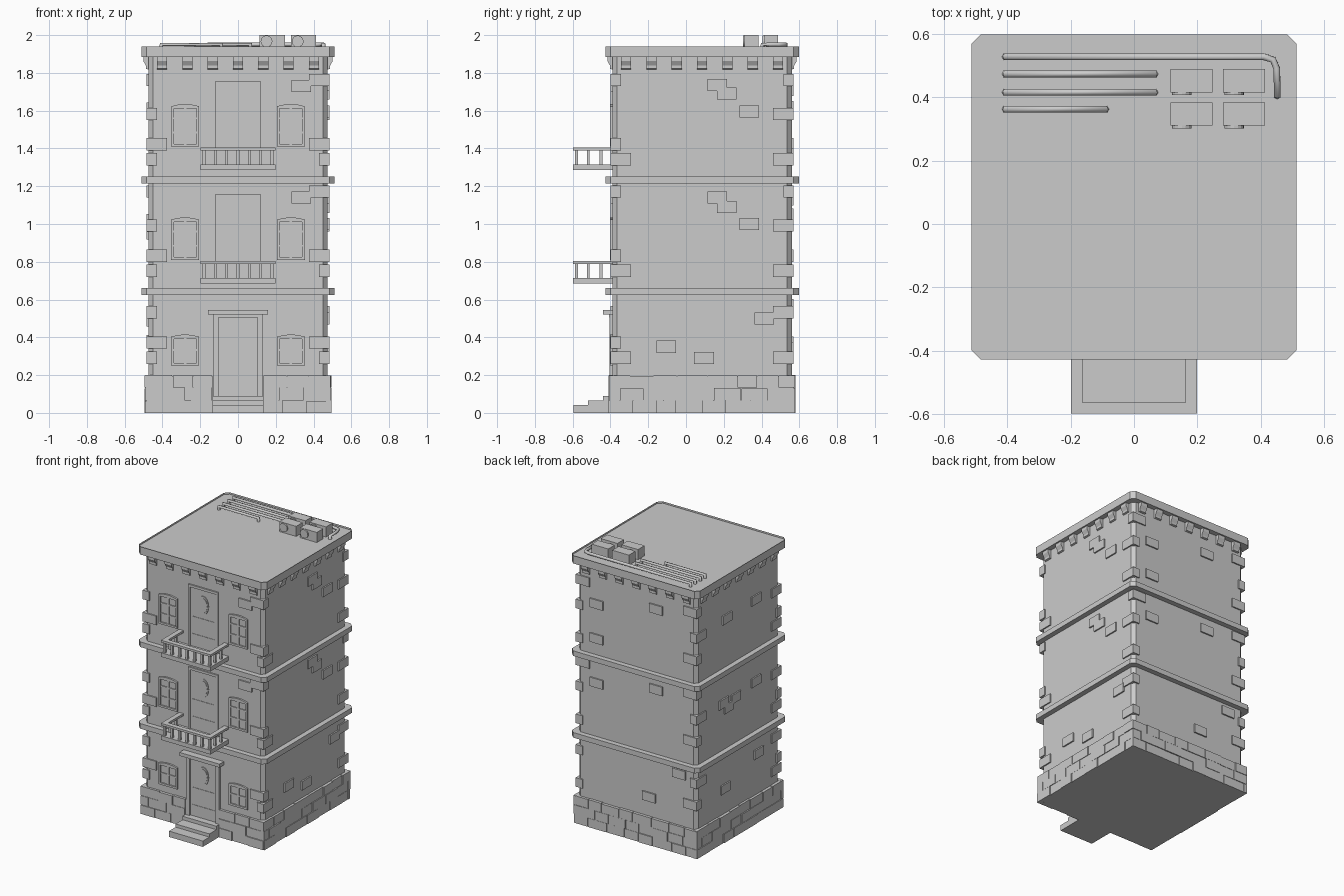
import bpy, bmesh, math, random
from mathutils import Vector, Matrix

if "Cube" in bpy.data.objects:
    bpy.data.objects.remove(bpy.data.objects["Cube"])

random.seed(4)
CY = 0.085      # tower centre in y
HALF = 0.475    # wall half width
stone = bpy.data.materials.new("grey_stone")
stone.diffuse_color = (0.6, 0.6, 0.6, 1)
stone.use_nodes = True
stone.node_tree.nodes["Principled BSDF"].inputs["Base Color"].default_value = stone.diffuse_color


def finish(bm, name, smooth=False):
    bmesh.ops.recalc_face_normals(bm, faces=bm.faces)
    me = bpy.data.meshes.new(name)
    bm.to_mesh(me)
    bm.free()
    me.materials.append(stone)
    ob = bpy.data.objects.new(name, me)
    bpy.context.collection.objects.link(ob)
    if smooth:
        bpy.context.view_layer.objects.active = ob
        ob.select_set(True)
        bpy.ops.object.shade_smooth_by_angle(angle=math.radians(40))
        ob.select_set(False)
    return ob


def extrude(bm, pts, vec):
    """Closed prism from a flat outline."""
    a = [bm.verts.new(p) for p in pts]
    b = [bm.verts.new(Vector(p) + Vector(vec)) for p in pts]
    n = len(pts)
    bm.faces.new(a)
    top = bm.faces.new(b[::-1])
    for i in range(n):
        bm.faces.new((a[i], a[(i + 1) % n], b[(i + 1) % n], b[i]))
    return top


def box(bm, x0, x1, y0, y1, z0, z1):
    extrude(bm, [(x0, y0, z0), (x1, y0, z0), (x1, y1, z0), (x0, y1, z0)], (0, 0, z1 - z0))


def on_wall(k, u, d, z):
    """Side k (0 front, 1 right, 2 back, 3 left): u along, d outward from wall."""
    return Matrix.Rotation(k * math.pi / 2, 3, 'Z') @ Vector((u, -HALF - d, z)) + Vector((0, CY, 0))


def plate(bm, k, outline, d, d0=-0.01):
    vec = on_wall(k, 0, d, 0) - on_wall(k, 0, d0, 0)
    extrude(bm, [on_wall(k, u, d0, z) for u, z in outline], vec)


def rect(bm, k, u0, u1, z0, z1, d, d0=-0.01):
    plate(bm, k, [(u0, z0), (u1, z0), (u1, z1), (u0, z1)], d, d0)


def octagon(bm, h, c, z0, z1):
    pts = []
    for k in range(4):
        for u, d in ((-h + c, h), (h - c, h)):
            p = Matrix.Rotation(k * math.pi / 2, 3, 'Z') @ Vector((u, -d, z0))
            pts.append(p + Vector((0, CY, 0)))
    return extrude(bm, pts, (0, 0, z1 - z0))


# Tower walls with chamfered corners
bm = bmesh.new()
octagon(bm, HALF, 0.024, 0, 1.9)
finish(bm, "tower_walls")

# Floor bands
for i, z in enumerate((0.625, 1.215)):
    bm = bmesh.new()
    octagon(bm, 0.512, 0.028, z, z + 0.037)
    finish(bm, f"floor_band_{i + 1}")

# Roof cap with sunken deck
bm = bmesh.new()
top = octagon(bm, 0.512, 0.028, 1.883, 1.94)
bmesh.ops.inset_region(bm, faces=[top], thickness=0.022, depth=0)
bmesh.ops.translate(bm, verts=top.verts, vec=(0, 0, -0.013))
finish(bm, "roof_cap")

# Corbels under the cap
bm = bmesh.new()
profile = [(-0.01, 1.89), (0.026, 1.89), (0.026, 1.862), (0.012, 1.838), (0.012, 1.822), (-0.01, 1.815)]
for k in range(4):
    for i in range(7):
        u = (i - 3) * 0.134
        extrude(bm, [on_wall(k, u - 0.027, d, z) for d, z in profile],
                on_wall(k, 0.054, 0, 0) - on_wall(k, 0, 0, 0))
finish(bm, "corbels")

# Stone plinth: backing plus three staggered brick courses
bm = bmesh.new()
for k in range(4):
    spans = [(-0.485, -0.135), (0.135, 0.485)] if k == 0 else [(-0.485, 0.485)]
    for s0, s1 in spans:
        rect(bm, k, s0, s1, 0, 0.195, 0.011)
        for row in range(3):
            u = s0 - 0.008 if s0 < -0.4 else s0
            end = s1 + 0.008 if s1 > 0.4 else s1
            first = True
            while u < end - 0.001:
                w = random.uniform(0.1, 0.16) * (0.55 if first and row % 2 else 1)
                e = u + w if end - u - w > 0.05 else end
                z = row * 0.0667
                rect(bm, k, u, e - 0.004, z, z + 0.063 + 0.004 * random.random(),
                     random.choice((0.016, 0.018, 0.021)))
                u, first = e, False
finish(bm, "plinth_bricks")

# Scattered wall bricks: (side, u, z)
bm = bmesh.new()
bricks = [(1, .08, 1.735), (1, .13, 1.69), (1, .25, 1.595), (1, .08, 1.14), (1, .13, 1.09), (1, .25, 1.0),
          (1, -.19, .35), (1, .01, .29), (1, .33, .5), (0, .335, 1.73), (0, .335, 1.14),
          (2, -.32, 1.62), (2, .155, 1.71), (2, -.32, 1.37), (2, -.32, 1.05), (2, .155, 1.13),
          (2, .1, .34), (2, .34, .57), (3, -.13, 1.6), (3, .2, 1.61), (3, -.17, 1.0),
          (3, -.11, .95), (3, -.03, .99), (3, .2, 1.02), (3, .23, .49), (3, -.15, .38)]
for k, u, z in bricks:
    rect(bm, k, u - 0.052, u + 0.052, z - 0.032, z + 0.032, 0.01)
finish(bm, "wall_bricks")

# Corner stones, alternating long and short legs
bm = bmesh.new()
for f, z0 in enumerate((0.2, 0.66, 1.25)):
    for k in range(4):
        for i, dz in enumerate((0.06, 0.14, 0.3, 0.48)):
            if (f == 0 and dz > 0.3) or (k + i) % 4 == 2:
                continue
            a, b = (0.1, 0.045) if (i + k) % 2 else (0.045, 0.1)
            z, h = z0 + dz, 0.065
            rect(bm, k, HALF - a, HALF + 0.009, z, z + h, 0.009)
            rect(bm, (k + 1) % 4, -HALF - 0.009, -HALF + b, z, z + h, 0.009)
finish(bm, "corner_stones")

# Windows with arched heads and glazing bars
bm = bmesh.new()
for z0, z1, rows in ((0.25, 0.415, 2), (0.81, 1.035, 3), (1.41, 1.635, 3)):
    for cx in (-0.28, 0.28):
        w, t = 0.074, 0.014
        rect(bm, 0, cx - w, cx + w, z0, z1 - 0.015, 0.003)
        for u in (cx - w, cx + w - t):
            rect(bm, 0, u, u + t, z0, z1 - 0.012, 0.012)
        rect(bm, 0, cx - 0.007, cx + 0.007, z0, z1 - 0.012, 0.01)
        rect(bm, 0, cx - w, cx + w, z0, z0 + t, 0.0125)
        for r in range(1, rows):
            z = z0 + (z1 - z0) * r / rows
            rect(bm, 0, cx - w, cx + w, z - 0.005, z + 0.005, 0.009)
        arch = [(cx + w * s, z1 - 0.012 * s * s) for s in (1, .6, .2, -.2, -.6, -1)]
        plate(bm, 0, arch + [(cx - w, z1 - 0.024), (cx + w, z1 - 0.024)], 0.0125)
finish(bm, "windows")

# Doors: leaf, frame, lower panel and oval light
bm = bmesh.new()
for z0, z1, hw, fd in ((0.09, 0.522, 0.133, 0.016), (0.69, 1.16, 0.119, 0.01), (1.29, 1.757, 0.119, 0.01)):
    t = 0.03 if z0 < 0.2 else 0.016
    rect(bm, 0, -hw, hw, z0, z1, 0.003)
    for s in (-1, 1):
        rect(bm, 0, *sorted((s * hw, s * (hw - t))), 0 if z0 < 0.2 else z0, z1, fd)
    rect(bm, 0, -hw, hw, z1 - 0.018, z1, fd + 0.0005)
    rect(bm, 0, -hw + t + 0.015, hw - t - 0.015, z0 + 0.03, z1 - 0.35, 0.006)
    rect(bm, 0, -hw + t + 0.015, hw - t - 0.015, z1 - 0.325, z1 - 0.225, 0.006)
    for r, d in ((1, 0.008), (0.8, 0.011)):
        plate(bm, 0, [(0.042 * r * math.cos(a * math.pi / 8), z1 - 0.125 + 0.066 * r * math.sin(a * math.pi / 8))
                      for a in range(16)], d)
finish(bm, "doors")

bm = bmesh.new()
rect(bm, 0, -0.16, 0.16, 0.52, 0.545, 0.05)
finish(bm, "door_lintel")

# Entrance steps
bm = bmesh.new()
for y, z0, z1 in ((-0.595, 0, 0.042), (-0.52, 0.042, 0.065), (-0.44, 0.065, 0.09)):
    box(bm, -0.135, 0.135, y, -0.38, z0, z1)
finish(bm, "entrance_steps")

# Balconies: slab, rail, balusters
for i, z in enumerate((0.685, 1.285)):
    bm = bmesh.new()
    box(bm, -0.198, 0.198, -0.597, -0.38, z, z + 0.03)
    box(bm, -0.198, 0.198, -0.597, -0.562, z + 0.104, z + 0.12)
    for s in (-1, 1):
        box(bm, *sorted((s * 0.198, s * 0.163)), -0.562, -0.38, z + 0.104, z + 0.12)
        for y in (-0.517, -0.45):
            box(bm, s * 0.18 - 0.007, s * 0.18 + 0.007, y - 0.007, y + 0.007, z + 0.03, z + 0.104)
    for j in range(7):
        x = (j - 3) * 0.06
        box(bm, x - 0.008, x + 0.008, -0.588, -0.572, z + 0.03, z + 0.104)
    finish(bm, f"balcony_{i + 1}")

# Roof cooling units with round fans
bm = bmesh.new()
for x in (0.115, 0.28):
    for y in (0.31, 0.415):
        box(bm, x, x + 0.133, y, y + 0.073, 1.925, 2.0)
        extrude(bm, [(x + 0.036 + 0.031 * math.cos(a * math.pi / 8), y + 0.005,
                      1.967 + 0.031 * math.sin(a * math.pi / 8)) for a in range(16)], (0, -0.014, 0))
finish(bm, "cooling_units")

# Roof pipes with ends turned down into the deck
Z, B = 1.95, 1.92
runs = [[(-.405, .527), (.41, .527), (.438, .518), (.45, .49), (.452, .405)],
        [(-.405, .473), (.065, .473)], [(-.405, .415), (.065, .415)], [(-.405, .362), (-.09, .362)]]
for i, run in enumerate(runs):
    cu = bpy.data.curves.new("pipe_path", 'CURVE')
    cu.dimensions = '3D'
    cu.bevel_depth = 0.012
    cu.bevel_resolution = 1
    cu.use_fill_caps = True
    pts = [(*run[0], B)] + [(*p, Z) for p in run] + [(*run[-1], B)]
    sp = cu.splines.new('POLY')
    sp.points.add(len(pts) - 1)
    for p, co in zip(sp.points, pts):
        p.co = (*co, 1)
    cu.materials.append(stone)
    ob = bpy.data.objects.new(f"roof_pipe_{i + 1}", cu)
    bpy.context.collection.objects.link(ob)
